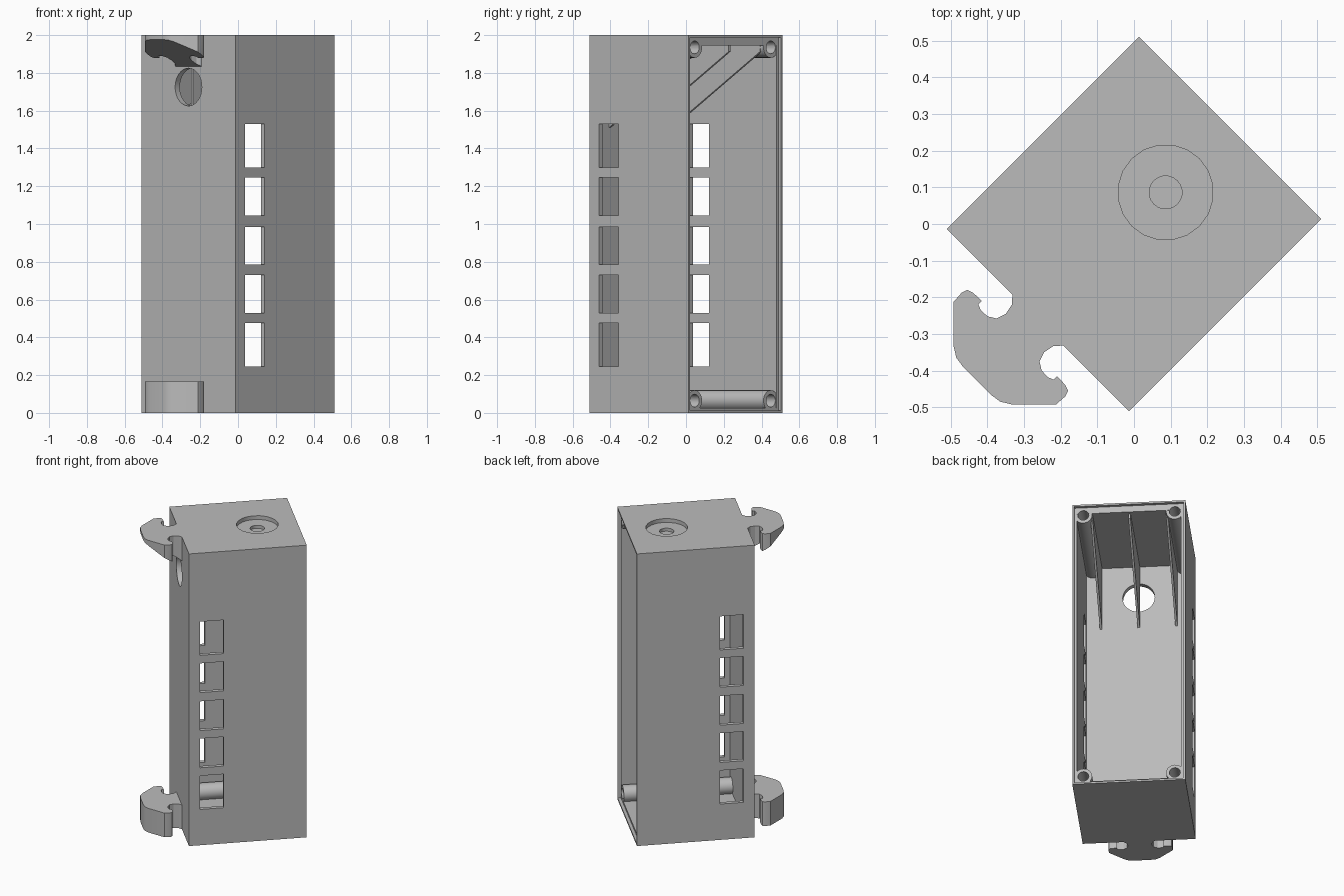
import bpy, bmesh, math
from mathutils import Matrix, Vector

if "Cube" in bpy.data.objects:
    bpy.data.objects.remove(bpy.data.objects["Cube"], do_unlink=True)

grey = bpy.data.materials.new("plain grey")
grey.use_nodes = True
grey.diffuse_color = (0.5, 0.5, 0.5, 1)
grey.node_tree.nodes["Principled BSDF"].inputs["Base Color"].default_value = (0.5, 0.5, 0.5, 1)

# Local frame: +x is the open side, -x the hook side; finished parts turn 45 degrees
U, W, H = 0.371, 0.352, 2.0      # half depth, half width, height
WALL, BACK, ROOF = 0.027, 0.035, 0.055
SEAT = U - 0.02                  # floor of the lid recess


def make(name, bm):
    bmesh.ops.recalc_face_normals(bm, faces=bm.faces)
    mesh = bpy.data.meshes.new(name)
    bm.to_mesh(mesh)
    bm.free()
    mesh.materials.append(grey)
    obj = bpy.data.objects.new(name, mesh)
    bpy.context.collection.objects.link(obj)
    return obj


def box(name, x0, x1, y0, y1, z0, z1):
    bm = bmesh.new()
    bmesh.ops.create_cube(bm, size=1)
    bmesh.ops.scale(bm, vec=(x1 - x0, y1 - y0, z1 - z0), verts=bm.verts)
    bmesh.ops.translate(bm, vec=((x0 + x1) / 2, (y0 + y1) / 2, (z0 + z1) / 2), verts=bm.verts)
    return make(name, bm)


def rod(name, radius, start, end, sides=20):
    start, end = Vector(start), Vector(end)
    axis = end - start
    turn = Vector((0, 0, 1)).rotation_difference(axis).to_matrix().to_4x4()
    bm = bmesh.new()
    bmesh.ops.create_cone(bm, cap_ends=True, segments=sides, radius1=radius, radius2=radius,
                          depth=axis.length, matrix=Matrix.Translation((start + end) / 2) @ turn)
    return make(name, bm)


def prism(name, points, step):
    bm = bmesh.new()
    face = bm.faces.new([bm.verts.new(p) for p in points])
    new = bmesh.ops.extrude_face_region(bm, geom=[face])["geom"]
    bmesh.ops.translate(bm, vec=step, verts=[g for g in new if isinstance(g, bmesh.types.BMVert)])
    return make(name, bm)


def combine(obj, tool, operation="DIFFERENCE"):
    mod = obj.modifiers.new("combine", "BOOLEAN")
    mod.operation, mod.solver, mod.object = operation, "EXACT", tool
    bpy.context.view_layer.update()
    graph = bpy.context.evaluated_depsgraph_get()
    mesh = bpy.data.meshes.new_from_object(obj.evaluated_get(graph))
    obj.modifiers.clear()
    obj.data = mesh
    bpy.data.objects.remove(tool, do_unlink=True)


# Hollow case, open on one side
case = box("case", -U, U, -W, W, 0, H)
combine(case, box("cavity", -U + BACK, U + 0.1, -W + WALL, W - WALL, WALL, H - ROOF))

# Corner screw bosses along the full depth
corners = [(sy * 0.285, z) for sy in (-1, 1) for z in (0.065, H - 0.065)]
for y, z in corners:
    combine(case, rod("boss", 0.055, (-U + 0.015, y, z), (SEAT - 0.001, y, z)), "UNION")

# Lid recess and screw holes
rim = 0.012
combine(case, box("recess", SEAT, U + 0.1, -W + rim, W - rim, rim, H - rim))
for y, z in corners:
    combine(case, rod("screw_hole", 0.034, (SEAT - 0.25, y, z), (U + 0.05, y, z)))

# Side windows, through both walls
for z0, z1 in ((0.245, 0.475), (0.53, 0.73), (0.785, 0.985), (1.045, 1.245), (1.30, 1.53)):
    combine(case, box("window", -0.30, -0.152, -1, 1, z0, z1))

# Cable hole in the hook wall, stepped round socket in the top
combine(case, rod("cable_hole", 0.1, (-U - 0.1, 0, 1.725), (-U + 0.1, 0, 1.725), 32))
combine(case, rod("socket", 0.13, (0.122, 0, H - 0.026), (0.122, 0, H + 0.1)))
combine(case, rod("socket_hole", 0.045, (0.122, 0, H - 0.047), (0.122, 0, H + 0.1)))

parts = [case]

# Triangular ribs under the roof
for i, y in enumerate((-0.235, 0, 0.235)):
    side = [(-0.345, 1.505), (0.325, 1.912), (0.325, 1.947), (-0.345, 1.947)]
    parts.append(prism(f"rib_{i + 1}", [(x, y - 0.007, z) for x, z in side], (0, 0.014, 0)))

# Double hooks: half outline, mirrored across the diagonal
half = [(-.325, -.175), (-.332, -.195), (-.333, -.22), (-.35, -.245), (-.375, -.258),
        (-.40, -.252), (-.418, -.235), (-.425, -.22), (-.415, -.21), (-.44, -.187),
        (-.455, -.18), (-.47, -.187), (-.492, -.212), (-.492, -.335), (-.485, -.365),
        (-.465, -.392)]
outline = half + [(y, x) for x, y in reversed(half)]
r = math.sqrt(0.5)
outline = [((x + y) * r, (y - x) * r) for x, y in outline]
parts.append(prism("bottom_hook", [(x, y, 0) for x, y in outline], (0, 0, 0.165)))

# The top hook has a sloping underside
top_hook = prism("top_hook", [(x, y, 1.8) for x, y in outline], (0, 0, 0.2))
for v in top_hook.data.vertices:
    if v.co.z < 1.9:
        v.co.z = 1.835 + 0.6 * (-U - v.co.x)
parts.append(top_hook)

# Turn everything to stand on the diagonal
bpy.ops.object.select_all(action="DESELECT")
for obj in parts:
    obj.data.transform(Matrix.Rotation(math.radians(45), 4, "Z"))
    obj.select_set(True)
bpy.context.view_layer.objects.active = case
bpy.ops.object.shade_smooth_by_angle(angle=math.radians(25))
